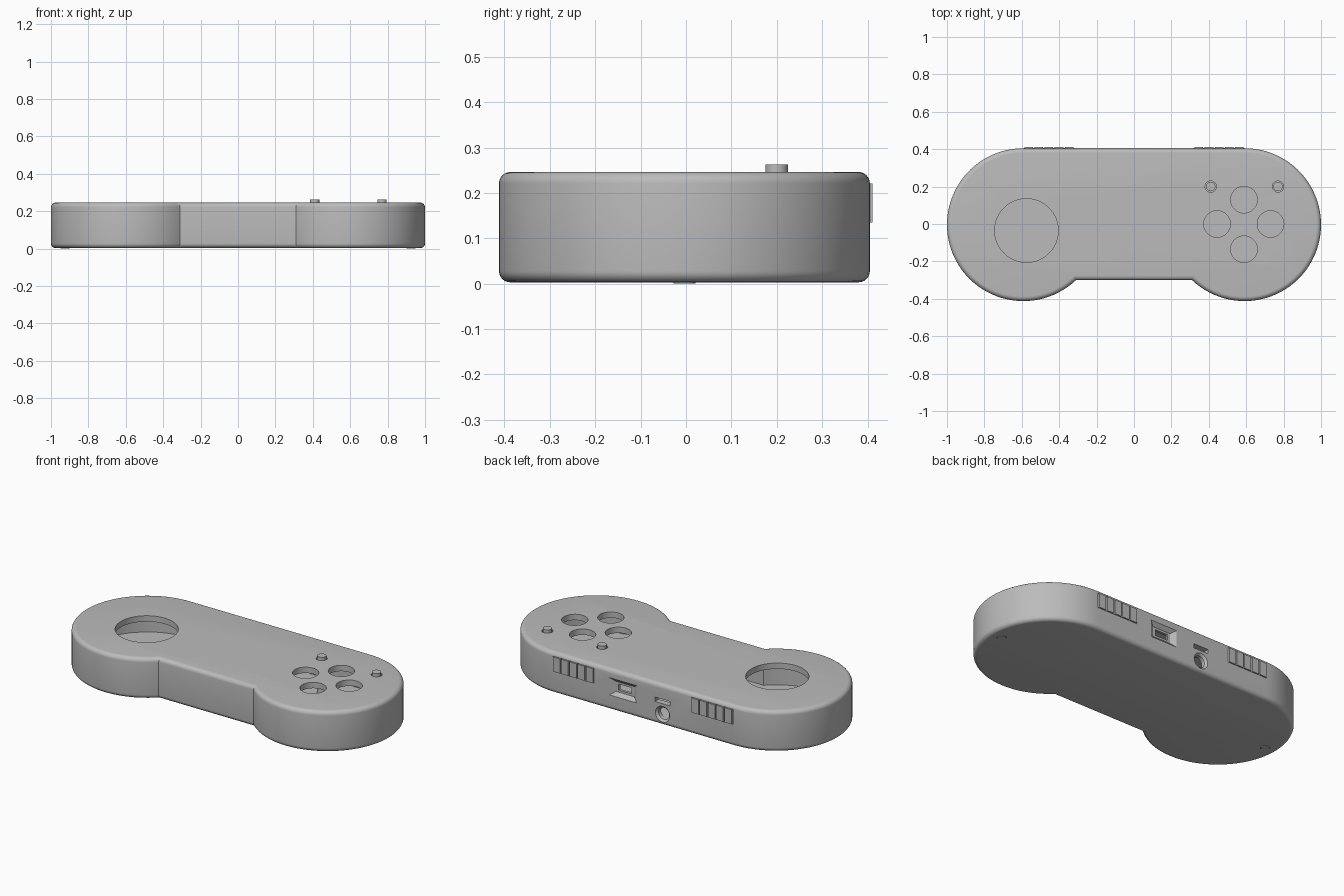
import bpy, bmesh
from math import sin, cos, pi, acos, asin, sqrt

cube = bpy.data.objects.get("Cube")
if cube:
    bpy.data.objects.remove(cube, do_unlink=True)


def material(name, rgb):
    m = bpy.data.materials.new(name)
    m.use_nodes = True
    m.diffuse_color = (*rgb, 1)
    m.node_tree.nodes["Principled BSDF"].inputs["Base Color"].default_value = (*rgb, 1)
    return m


GREY = material("plain_grey", (0.5, 0.5, 0.5))
LOBE_X, LOBE_R, MID_Y, FRONT_Y = 0.5915, 0.4085, -0.0035, -0.30
BOTTOM, TOP, BACK_Y = 0.003, 0.246, 0.405


def finish(name, bm):
    bmesh.ops.recalc_face_normals(bm, faces=bm.faces)
    mesh = bpy.data.meshes.new(name)
    bm.to_mesh(mesh)
    bm.free()
    obj = bpy.data.objects.new(name, mesh)
    bpy.context.collection.objects.link(obj)
    mesh.materials.append(GREY)
    return obj


def outline(inset, steps=56):
    """Two round lobes joined by a straight back and a recessed front."""
    r = LOBE_R - inset
    notch = asin((FRONT_Y + inset - MID_Y) / r)      # where the front bar meets a lobe
    start, end = -pi - notch, pi / 2
    right = []
    for i in range(steps + 1):
        a = start + (end - start) * i / steps
        right.append((LOBE_X + r * cos(a), MID_Y + r * sin(a)))
    return right + [(-x, y) for x, y in reversed(right)]


def lofted(name, levels):
    """Stack outlines given as (inset, z) and cap both ends."""
    bm = bmesh.new()
    rings = [[bm.verts.new((x, y, z)) for x, y in outline(i)] for i, z in levels]
    for lo, hi in zip(rings, rings[1:]):
        n = len(lo)
        for k in range(n):
            bm.faces.new((lo[k], lo[(k + 1) % n], hi[(k + 1) % n], hi[k]))
    bm.faces.new(rings[0][::-1])
    bm.faces.new(rings[-1])
    return finish(name, bm)


def cylinder(name, x, y, z0, z1, r, segments=48):
    bm = bmesh.new()
    bmesh.ops.create_cone(bm, cap_ends=True, segments=segments, radius1=r, radius2=r, depth=z1 - z0)
    bmesh.ops.translate(bm, verts=bm.verts, vec=(x, y, (z0 + z1) / 2))
    return finish(name, bm)


def box(name, x, y, z, sx, sy, sz):
    bm = bmesh.new()
    bmesh.ops.create_cube(bm, size=1)
    bmesh.ops.scale(bm, verts=bm.verts, vec=(sx, sy, sz))
    bmesh.ops.translate(bm, verts=bm.verts, vec=(x, y, z))
    return finish(name, bm)


def funnel(name, x, z, sections, segments, turn=0.0):
    """Tapered plug along y; sections are (y, half width, half height)."""
    bm = bmesh.new()
    rings = []
    for y, w, h in sections:
        angles = [turn + 2 * pi * k / segments for k in range(segments)]
        rings.append([bm.verts.new((x + w * cos(a), y, z + h * sin(a))) for a in angles])
    for lo, hi in zip(rings, rings[1:]):
        for k in range(segments):
            j = (k + 1) % segments
            bm.faces.new((lo[k], lo[j], hi[j], hi[k]))
    bm.faces.new(rings[0])
    bm.faces.new(rings[-1])
    return finish(name, bm)


def cut(target, cutter):
    mod = target.modifiers.new("cut", "BOOLEAN")
    mod.operation, mod.solver, mod.object = "DIFFERENCE", "EXACT", cutter
    bpy.context.view_layer.objects.active = target
    bpy.ops.object.modifier_apply(modifier=mod.name)
    bpy.data.objects.remove(cutter, do_unlink=True)


# Hollow shell with rounded rims
ROUND, WALL, STEPS = 0.025, 0.035, 6
arc = [(ROUND * (1 - sin(t)), ROUND * (1 - cos(t))) for t in [pi / 2 * k / STEPS for k in range(STEPS + 1)]]
shell = lofted("shell", [(i, BOTTOM + d) for i, d in arc] + [(i, TOP - d) for i, d in reversed(arc)])
cut(shell, lofted("cavity", [(WALL, BOTTOM + WALL), (WALL, TOP - WALL)]))

# Openings in the top plate
cut(shell, cylinder("pad_opening", -0.575, -0.035, 0.15, 0.3, 0.17, 64))
for x, y in ((0.588, 0.13), (0.444, 0), (0.73, 0), (0.588, -0.135)):
    cut(shell, cylinder("button_opening", x, y, 0.15, 0.3, 0.071))
PEGS = (0.41, 0.77)
for x in PEGS:
    cut(shell, cylinder("peg_opening", x, 0.2, 0.15, 0.3, 0.03, 32))

# Openings in the back wall
S = sqrt(2)
for side in (-1, 1):
    cut(shell, box("shoulder_opening", side * 0.455, BACK_Y, 0.178, 0.272, 0.03, 0.09))
cut(shell, funnel("port_recess", 0.13, 0.143,
                  [(BACK_Y + 0.01, 0.105 * S, 0.062 * S), (BACK_Y - 0.02, 0.06 * S, 0.03 * S)], 4, pi / 4))
cut(shell, box("port_slot", 0.13, 0.38, 0.143, 0.085, 0.1, 0.035))
cut(shell, box("switch_slot", -0.13, 0.38, 0.146, 0.1, 0.1, 0.026))
cut(shell, funnel("jack_opening", -0.13, 0.07,
                  [(BACK_Y + 0.01, 0.057, 0.057), (BACK_Y - 0.012, 0.035, 0.035), (0.33, 0.035, 0.035)], 32))

# Screw holes underneath
for side in (-1, 1):
    cut(shell, cylinder("screw_opening", side * 0.925, MID_Y, -0.02, 0.02, 0.026, 32))

# Small pegs on the top
pegs = [cylinder("small_peg", x, 0.2, BOTTOM + WALL, 0.263, 0.025, 32) for x in PEGS]

# Ribbed shoulder buttons
for side in (-1, 1):
    for k in range(5):
        box("shoulder_rib", side * (0.347 + 0.054 * k), 0.395, 0.178, 0.046, 0.032, 0.086)

# Screw heads, flush with the base
for side in (-1, 1):
    cylinder("screw_head", side * 0.925, MID_Y, 0, 0.02, 0.024, 32)

# Smooth the curved walls and keep the rims crisp
bpy.ops.object.select_all(action="DESELECT")
for obj in [shell] + pegs:
    obj.select_set(True)
bpy.context.view_layer.objects.active = shell
bpy.ops.object.shade_smooth_by_angle(angle=pi / 6)
